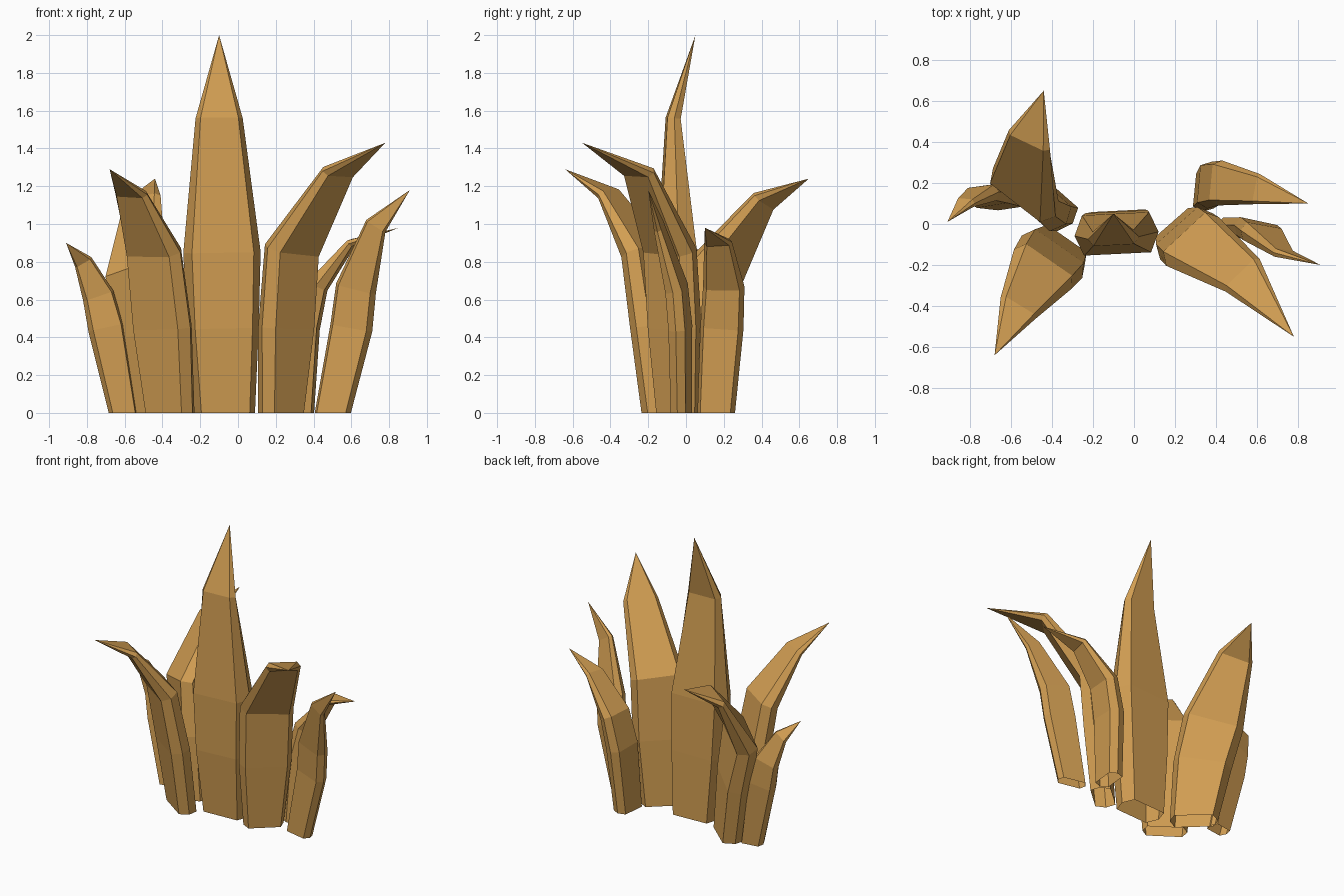
import bpy, bmesh
from mathutils import Vector

if "Cube" in bpy.data.objects:
    bpy.data.objects.remove(bpy.data.objects["Cube"])

mat = bpy.data.materials.new("ochre_leaf")
mat.diffuse_color = (0.64, 0.34, 0.085, 1)
mat.use_nodes = True
mat.node_tree.nodes["Principled BSDF"].inputs["Base Color"].default_value = mat.diffuse_color


def blade(name, width_dir, stations, tip):
    """Loft six-sided sections (x, y, z, half width, half thickness) up to a pointed tip; open at the ground."""
    bm = bmesh.new()
    centres = [Vector(s[:3]) for s in stations] + [Vector(tip)]
    flat = Vector((*width_dir, 0)).normalized()
    rings = []
    for i, (x, y, z, hw, th) in enumerate(stations):
        # the base section lies flat, higher ones follow the bend
        if i == 0:
            t = Vector((0, 0, 1))
        else:
            a = (centres[i] - centres[i - 1]).normalized()
            b = (centres[i + 1] - centres[i]).normalized()
            t = (a + b).normalized()
        w = (flat - t * flat.dot(t)).normalized()
        n = t.cross(w)
        f = 0.8
        shape = [(-f, -1), (f, -1), (1, 0), (f, 1), (-f, 1), (-1, 0)]
        rings.append([bm.verts.new(centres[i] + w * u * hw + n * v * th) for u, v in shape])
    for lo, hi in zip(rings, rings[1:]):
        for k in range(6):
            j = (k + 1) % 6
            bm.faces.new((lo[k], lo[j], hi[j], hi[k]))
    top = bm.verts.new(tip)
    for k in range(6):
        bm.faces.new((rings[-1][k], rings[-1][(k + 1) % 6], top))
    me = bpy.data.meshes.new(name)
    bm.to_mesh(me)
    bm.free()
    me.materials.append(mat)
    bpy.context.collection.objects.link(bpy.data.objects.new(name, me))


# tall middle leaf
blade("centre_leaf", (1, .05),
      [(-.07, -.02, 0, .16, .085), (-.08, -.04, .45, .19, .10),
       (-.085, -.048, .85, .205, .098), (-.10, -.068, 1.56, .125, .035)],
      (-.10, .05, 2.0))

# left side leaves
blade("front_left_leaf", (.82, -.57),
      [(-.36, -.12, 0, .145, .06), (-.40, -.16, .45, .18, .065),
       (-.445, -.22, .85, .17, .06), (-.565, -.41, 1.16, .10, .025)],
      (-.68, -.64, 1.29))
blade("back_left_leaf", (.75, -.66),
      [(-.415, .105, 0, .155, .075), (-.47, .125, .42, .19, .08),
       (-.535, .155, .75, .20, .07), (-.51, .41, 1.12, .115, .028)],
      (-.44, .65, 1.24))
blade("small_left_leaf", (1, .15),
      [(-.61, .12, 0, .075, .045), (-.70, .14, .45, .095, .05),
       (-.74, .145, .62, .085, .04), (-.82, .105, .80, .05, .02)],
      (-.91, .01, .90))

# right side leaves
blade("front_right_leaf", (.75, .66),
      [(.228, -.04, 0, .13, .065), (.255, -.06, .45, .17, .07),
       (.285, -.085, .86, .175, .065), (.53, -.25, 1.275, .115, .03)],
      (.78, -.55, 1.43))
blade("back_right_leaf", (.1, 1),
      [(.345, .16, 0, .10, .05), (.37, .19, .45, .115, .055),
       (.42, .20, .67, .11, .05), (.60, .17, .90, .075, .02)],
      (.85, .10, .98))
blade("small_right_leaf", (1, -.22),
      [(.502, -.025, 0, .098, .04), (.60, -.03, .45, .115, .045),
       (.625, -.05, .66, .11, .045), (.73, -.145, .99, .06, .02)],
      (.91, -.20, 1.18))
